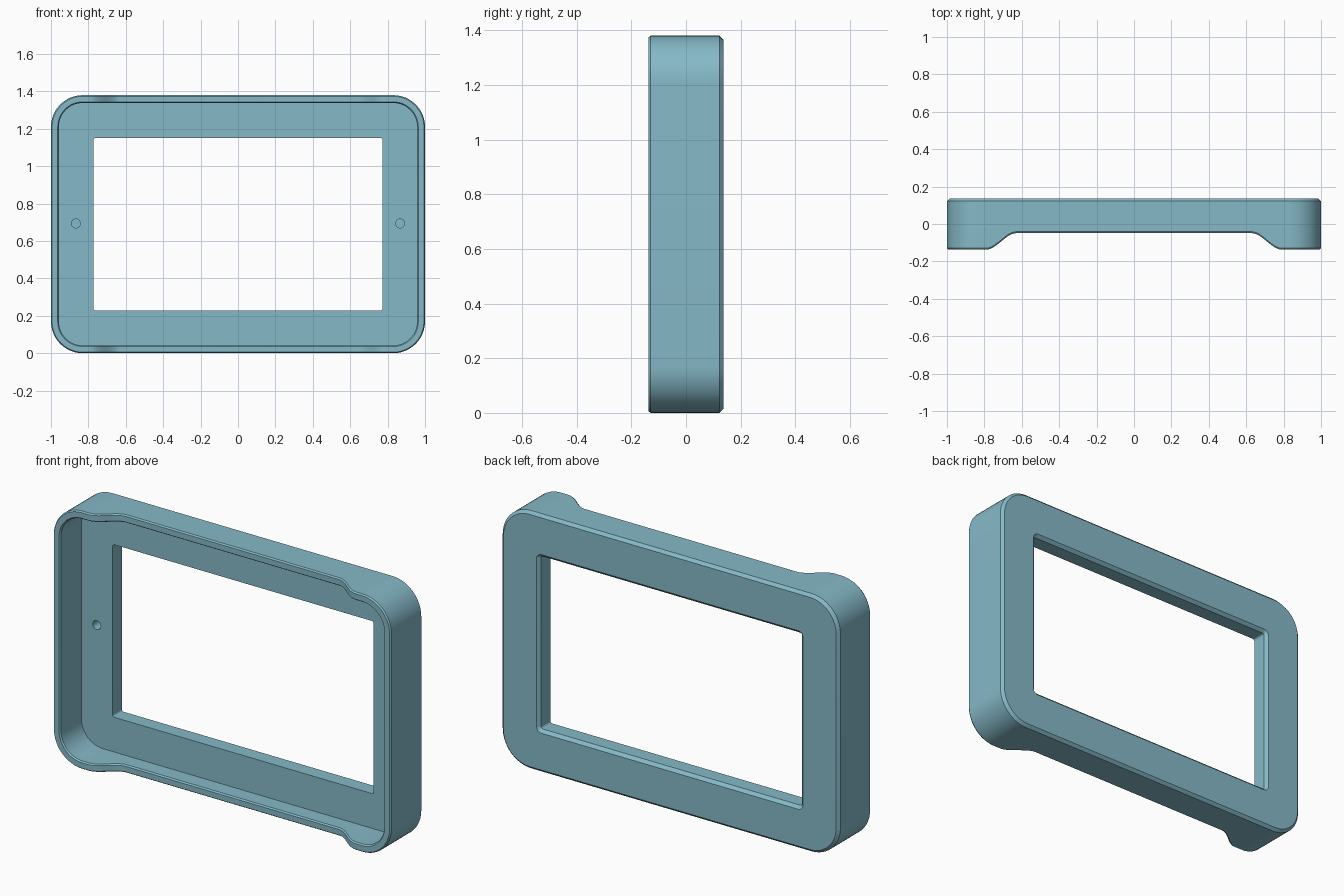
import bpy, bmesh, math

if "Cube" in bpy.data.objects:
    bpy.data.objects.remove(bpy.data.objects["Cube"])

HX, HZ, HY = 1.0, 0.69, 0.137      # half sizes of the frame
FLOOR_Y = 0.043                    # inner face of the back panel
NOTCH_IN, NOTCH_OUT, NOTCH_D = 0.63, 0.79, 0.088
STEPS, ARC = 14, 12

mat = bpy.data.materials.new("soft_blue")
mat.diffuse_color = (0.235, 0.485, 0.575, 1)
mat.use_nodes = True
mat.node_tree.nodes["Principled BSDF"].inputs["Base Color"].default_value = mat.diffuse_color


def front_y(x):
    """Front rim depth: full at the ends, recessed by an S-curve in the middle."""
    t = (NOTCH_OUT - abs(x)) / (NOTCH_OUT - NOTCH_IN)
    t = max(0.0, min(1.0, t))
    return -HY + NOTCH_D * t * t * (3 - 2 * t)


def rounded_loop(hx, hz, r, squeeze=1.0):
    """Rounded rectangle in x/z, with extra points on top and bottom for the S-curve."""
    side = [(NOTCH_IN + (NOTCH_OUT - NOTCH_IN) * i / STEPS) * squeeze
            for i in range(STEPS + 1)]
    xs = side[::-1] + [-x for x in side]
    pts = []
    for k, (sx, sz) in enumerate([(1, 1), (-1, 1), (-1, -1), (1, -1)]):
        for i in range(ARC + 1):
            a = math.pi / 2 * (k + i / ARC)
            pts.append((sx * (hx - r) + r * math.cos(a), sz * (hz - r) + r * math.sin(a)))
        if k == 0:
            pts += [(x, hz) for x in xs]
        elif k == 2:
            pts += [(-x, -hz) for x in xs]
    return pts


def outer(inset):
    return rounded_loop(HX - inset, HZ - inset, 0.17 - inset)


def window(grow):
    return rounded_loop(0.773 + grow, 0.462 + grow, 0.012 + grow, 0.9)


# Section of the frame, from the back panel round the rim to the window
fixed = lambda y: (lambda x: y)
rim = lambda d: (lambda x: front_y(x) + d)
section = [
    (window(0.016), fixed(HY)),
    (outer(0.015), fixed(HY)),
    (outer(0), fixed(HY - 0.015)),
    (outer(0), rim(0.008)),
    (outer(0.006), rim(0)),
    (outer(0.036), rim(0)),
    (outer(0.042), rim(0.008)),
    (outer(0.042), fixed(FLOOR_Y)),
    (window(0), fixed(FLOOR_Y)),
    (window(0), fixed(HY - 0.016)),
]
bm = bmesh.new()
rings = [[bm.verts.new((x, fy(x), z + HZ)) for x, z in pts] for pts, fy in section]
for a, b in zip(rings, rings[1:] + rings[:1]):
    n = len(a)
    for i in range(n):
        j = (i + 1) % n
        bm.faces.new((a[i], a[j], b[j], b[i]))
bmesh.ops.recalc_face_normals(bm, faces=bm.faces)
mesh = bpy.data.meshes.new("bezel_frame")
bm.to_mesh(mesh)
bm.free()
frame = bpy.data.objects.new("bezel_frame", mesh)
bpy.context.collection.objects.link(frame)
mesh.materials.append(mat)

# Blind pin holes in the inner face, left and right
for s in (-1, 1):
    bpy.ops.mesh.primitive_cylinder_add(vertices=24, radius=0.024, depth=0.12,
                                        location=(s * 0.867, FLOOR_Y, HZ + 0.004),
                                        rotation=(math.pi / 2, 0, 0))
    cutter = bpy.context.object
    cutter.name = "pin_hole_cutter"
    cutter.hide_render = True
    cutter.data.materials.append(mat)
    mod = frame.modifiers.new("pin_hole", 'BOOLEAN')
    mod.object = cutter
    mod.operation = 'DIFFERENCE'
    mod.solver = 'EXACT'
    bpy.ops.object.select_all(action='DESELECT')
    frame.select_set(True)
    bpy.context.view_layer.objects.active = frame
    bpy.ops.object.modifier_apply(modifier=mod.name)
    bpy.data.objects.remove(cutter)

bpy.ops.object.shade_smooth_by_angle(angle=math.radians(30))
